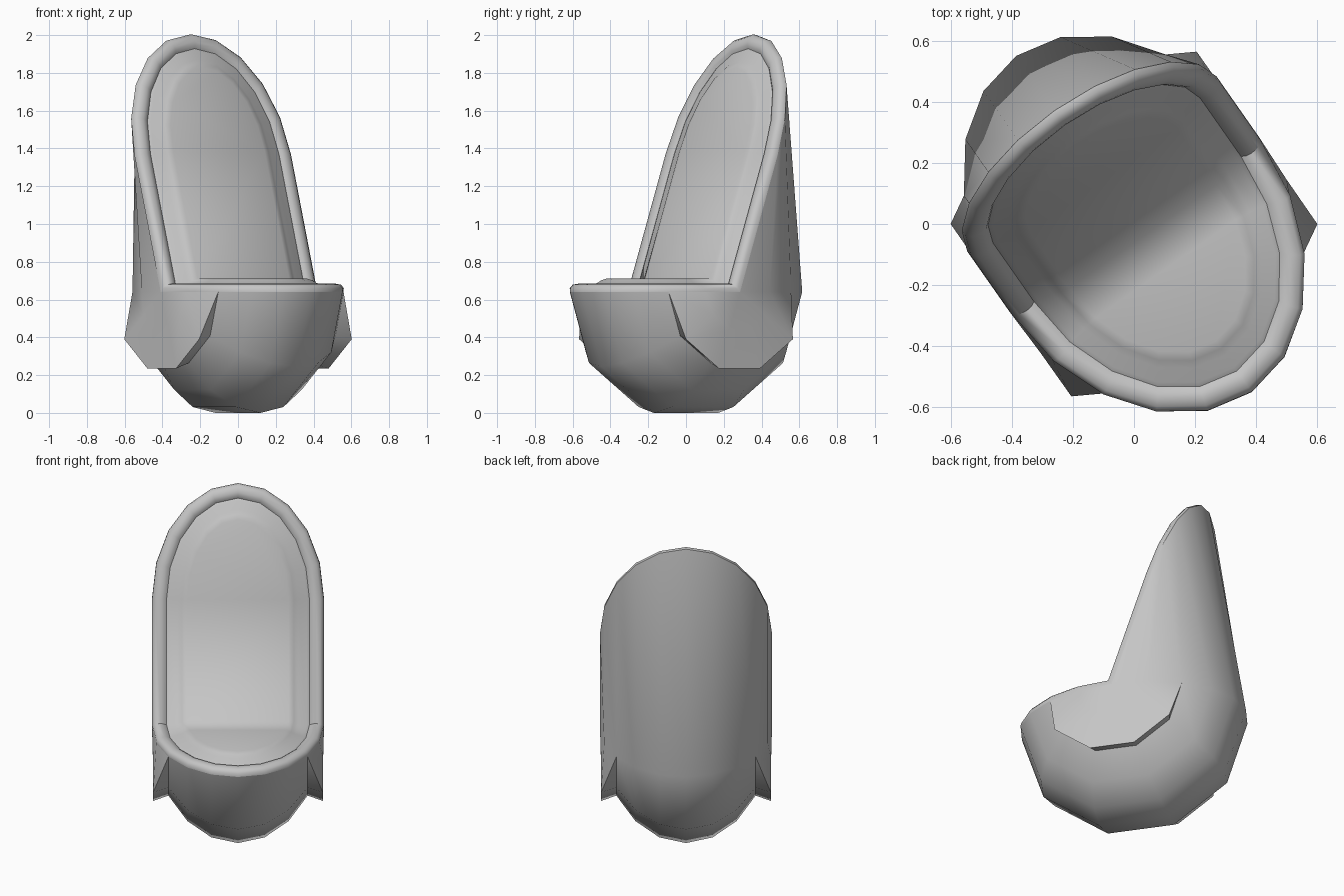
import bpy, bmesh
from math import sin, cos, pi, radians
from mathutils import Vector, Matrix

cube = bpy.data.objects.get("Cube")
if cube:
    bpy.data.objects.remove(cube)

HALF_W, R, SEAT_Z = 0.5, 0.674, 0.641     # half width, shell radius, rim height
SIDE = 0.759                              # straight length of the backrest sides
LEAN = radians(18.5)
UP = Vector((0, sin(LEAN), cos(LEAN)))    # along the backrest
OUT = Vector((0, -cos(LEAN), sin(LEAN)))  # out of the backrest
STEP = pi / 10
SPAN = range(-5, 6)

grey = bpy.data.materials.new("light grey")
grey.use_nodes = True
grey.diffuse_color = (0.56, 0.56, 0.56, 1)
grey.node_tree.nodes["Principled BSDF"].inputs["Base Color"].default_value = grey.diffuse_color


def build(name, rows, closed=False, caps=(), facing=(0, 0, 1), angle=60):
    """Skin a list of point rows, weld them, and turn the faces outward."""
    bm = bmesh.new()
    grid = [[bm.verts.new(p) for p in row] for row in rows]
    n = len(rows[0])
    for a, b in zip(grid, grid[1:]):
        for j in range(n if closed else n - 1):
            k = (j + 1) % n
            bm.faces.new((a[j], a[k], b[k], b[j]))
    for indices in caps:
        bm.faces.new([grid[-1][j] for j in indices])
    bmesh.ops.remove_doubles(bm, verts=bm.verts, dist=0.0005)
    bmesh.ops.recalc_face_normals(bm, faces=bm.faces)
    total = sum((f.normal * f.calc_area() for f in bm.faces), Vector())
    if total.dot(Vector(facing)) < 0:
        bmesh.ops.reverse_faces(bm, faces=bm.faces)
    bmesh.ops.rotate(bm, verts=bm.verts, matrix=Matrix.Rotation(radians(35), 3, 'Z'))
    mesh = bpy.data.meshes.new(name)
    bm.to_mesh(mesh)
    bm.free()
    mesh.materials.append(grey)
    obj = bpy.data.objects.new(name, mesh)
    bpy.context.collection.objects.link(obj)
    bpy.ops.object.select_all(action='DESELECT')
    obj.select_set(True)
    bpy.context.view_layer.objects.active = obj
    bpy.ops.object.shade_smooth_by_angle(angle=radians(angle))


def back_point(i, inset=0, height=0):
    """Point i on the arch of the backrest."""
    s = SIDE + (R - inset) * cos(i * STEP)
    p = Vector((0, 0, SEAT_Z)) + UP * s + OUT * height
    p.x = (HALF_W - inset) * sin(i * STEP)
    return p


def shell_row(k):
    """Cross-section of the bowl, swung from front (0) to back (5)."""
    phi = k * pi / 5
    row = []
    inner = 0 < k < 5

    def add(x, r):
        row.append(Vector((x, -r * cos(phi), SEAT_Z - r * sin(phi))))

    def flare(side):
        # sharp lip of the round side panel
        if inner:
            add(side * 0.493, 0.427)
        else:
            add(side * HALF_W * sin(3 * STEP), R * cos(3 * STEP))

    for i in SPAN:
        x = HALF_W * sin(i * STEP)
        if inner and abs(i) == 4:
            x = 0.494 * (1 if i > 0 else -1)
        if i == 3:
            add(x, R * cos(i * STEP))
            flare(1)
        elif i == -3:
            flare(-1)
            add(x, R * cos(i * STEP))
        else:
            add(x, R * cos(i * STEP))
    return row


def liner_loop(inset, height):
    """Closed loop round the seat front and over the backrest."""
    fold = 0.72 * height
    seat = [Vector(((HALF_W - inset) * sin(i * STEP),
                    -fold - (R - inset - fold) * cos(i * STEP),
                    SEAT_Z + height)) for i in SPAN]
    back = [back_point(-i, inset, height) for i in SPAN]
    return seat + back


# Bowl with side panels, continued up into the back
arch = [back_point(i) for i in SPAN]
arch.insert(9, arch[8].copy())
arch.insert(2, arch[2].copy())
build("shell", [shell_row(k) for k in range(6)] + [arch], facing=(0, 0.6, -0.8), angle=45)

# Rounded rim
rim = [(0, 0), (0.002, 0.02), (0.02, 0.038), (0.05, 0.043), (0.07, 0.039), (0.085, 0.028)]
build("rim", [liner_loop(*p) for p in rim], closed=True, facing=(0, -0.6, 0.8))

# Padded seat and backrest
pad = [(0.085, 0.028), (0.1, 0.036), (0.15, 0.046), (0.175, 0.061), (0.205, 0.07)]
build("cushion", [liner_loop(*p) for p in pad], closed=True,
      caps=(range(11), [10, *range(11, 22), 0]), facing=(0, -0.6, 0.8), angle=80)
